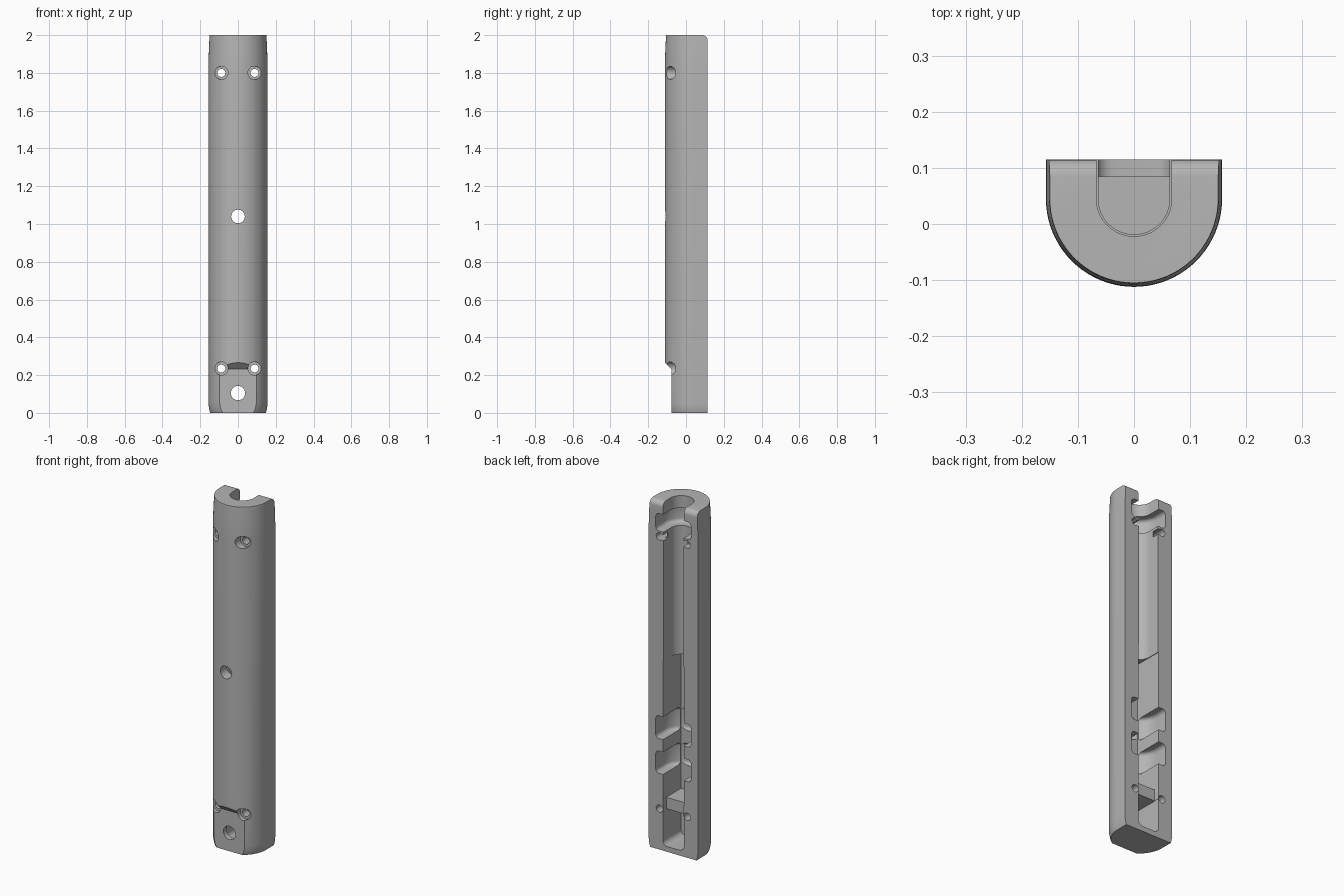
import bpy, bmesh, math

cube = bpy.data.objects.get("Cube")
if cube:
    bpy.data.objects.remove(cube, do_unlink=True)

CENTRE_Y, BACK, RADIUS = 0.045, 0.115, 0.157

grey = bpy.data.materials.new("plain_grey")
grey.use_nodes = True
grey.diffuse_color = (0.46, 0.46, 0.46, 1)
grey.node_tree.nodes["Principled BSDF"].inputs["Base Color"].default_value = grey.diffuse_color


def finish(name, bm):
    bmesh.ops.recalc_face_normals(bm, faces=bm.faces)
    mesh = bpy.data.meshes.new(name)
    bm.to_mesh(mesh)
    bm.free()
    mesh.materials.append(grey)
    obj = bpy.data.objects.new(name, mesh)
    bpy.context.collection.objects.link(obj)
    return obj


def d_profile(radius, back, steps=40):
    """Half circle toward the front, straight sides to the back."""
    pts = [(radius, back)]
    for i in range(steps + 1):
        a = -math.pi * i / steps
        pts.append((radius * math.cos(a), CENTRE_Y + radius * math.sin(a)))
    return pts + [(-radius, back)]


def loft(name, rings):
    """Skin a stack of (z, outline) sections and cap the ends."""
    bm = bmesh.new()
    loops = [[bm.verts.new((x, y, z)) for x, y in pts] for z, pts in rings]
    for low, high in zip(loops, loops[1:]):
        for i in range(len(low)):
            j = (i + 1) % len(low)
            bm.faces.new((low[i], low[j], high[j], high[i]))
    bm.faces.new(loops[0][::-1])
    bm.faces.new(loops[-1])
    return finish(name, bm)


def u_channel(name, radius, z0, z1, round_ends=0.0):
    """Round-bottomed channel, open at the back, with optional filleted ends."""
    rings = [(z0, d_profile(radius, 0.3)), (z1, d_profile(radius, 0.3))]
    if round_ends:
        n, low = 5, []
        for i in range(n + 1):
            a = math.pi / 2 * i / n
            low.append((round_ends * (1 - math.sin(a)), radius - round_ends * (1 - math.cos(a))))
        low.reverse()
        # start with the narrow end ring and swell to full width
        ends = [(h, r) for h, r in low]
        rings = [(z0 + h, d_profile(r, 0.3)) for h, r in ends]
        rings += [(z1 - h, d_profile(r, 0.3)) for h, r in reversed(ends)]
    return loft(name, rings)


def prism(name, pts, y0, y1):
    """Extrude an x-z outline along y."""
    bm = bmesh.new()
    face = bm.faces.new([bm.verts.new((x, y0, z)) for x, z in pts])
    new = bmesh.ops.extrude_face_region(bm, geom=[face])["geom"]
    verts = [v for v in new if isinstance(v, bmesh.types.BMVert)]
    bmesh.ops.translate(bm, verts=verts, vec=(0, y1 - y0, 0))
    return finish(name, bm)


def box(name, half, z0, z1, y0, y1=0.3):
    return prism(name, [(-half, z0), (half, z0), (half, z1), (-half, z1)], y0, y1)


def hole(name, x, z, radius, y0=-0.3, y1=0.3):
    turn = [2 * math.pi * i / 28 for i in range(28)]
    return prism(name, [(x + radius * math.cos(a), z + radius * math.sin(a)) for a in turn], y0, y1)


# Body: D-shaped bar, tapered ends, rounded back edge at the top
sections = [(0, 0.147, BACK), (0.012, 0.151, BACK), (0.03, 0.1545, BACK), (0.055, RADIUS, BACK),
            (1.82, RADIUS, BACK), (1.88, 0.156, BACK), (1.94, 0.1535, BACK)]
for i in range(7):
    a = math.pi / 2 * i / 6
    sections.append((1.97 + 0.03 * math.sin(a), 0.152 - 0.002 * i / 6, BACK - 0.03 * (1 - math.cos(a))))
body = loft("grip_half_shell", [(z, d_profile(r, back)) for z, r, back in sections])

cutters = []

# Flat seat low on the front, with a sloping upper shoulder
bm = bmesh.new()
outline = [(-0.3, -0.1), (-0.078, -0.1), (-0.078, 0.232), (-0.3, 0.454)]
face = bm.faces.new([bm.verts.new((-0.3, y, z)) for y, z in outline])
new = bmesh.ops.extrude_face_region(bm, geom=[face])["geom"]
bmesh.ops.translate(bm, verts=[v for v in new if isinstance(v, bmesh.types.BMVert)], vec=(0.6, 0, 0))
cutters.append(finish("seat_cutter", bm))

# Rounded upper channel and the mouth at the top
cutters.append(u_channel("mouth_cutter", 0.067, 1.9, 2.1))
cutters.append(u_channel("channel_cutter", 0.0635, 1.07, 1.92))

# Square lower channel, with a cross wall above the end chamber
cutters.append(box("lower_channel_cutter", 0.0665, 0.295, 1.09, -0.05))
corner = []
for side in (-1, 1):
    arc = []
    for i in range(7):
        a = math.pi / 2 * i / 6
        arc.append((side * (0.037 + 0.03 * math.sin(a)), 0.06 - 0.03 * math.cos(a)))
    corner += arc[::-1] if side < 0 else arc
cutters.append(prism("end_chamber_cutter", corner + [(0.067, 0.23), (-0.067, 0.23)], -0.0495, 0.3))
cutters.append(box("cross_wall_cutter", 0.066, 0.2, 0.32, 0.085))

# Wide collar pockets
for name, z0, z1 in (("top", 1.83, 1.93), ("middle", 0.637, 0.768), ("lower", 0.437, 0.565)):
    cutters.append(u_channel(name + "_pocket_cutter", 0.112, z0, z1, 0.02))

# Notch joining the upper screw holes to the channel
cutters.append(box("notch_cutter", 0.09, 1.782, 1.815, 0.075))

# Front holes and counterbored screw holes
cutters.append(hole("middle_hole_cutter", 0, 1.04, 0.036, y1=0.05))
cutters.append(hole("seat_hole_cutter", 0, 0.105, 0.038, y1=0.05))
for side in (-1, 1):
    for z in (0.235, 1.8):
        cutters.append(hole("screw_cutter", side * 0.088, z, 0.021))
        cutters.append(hole("counterbore_cutter", side * 0.088, z, 0.035, y1=-0.055))

# Cut everything out of the body
bpy.context.view_layer.objects.active = body
for cutter in cutters:
    cutter.hide_render = True
    mod = body.modifiers.new("cut", "BOOLEAN")
    mod.operation, mod.solver, mod.object = "DIFFERENCE", "EXACT", cutter
    bpy.ops.object.modifier_apply(modifier=mod.name)
    bpy.data.objects.remove(cutter, do_unlink=True)

bpy.ops.object.select_all(action="DESELECT")
body.select_set(True)
bpy.ops.object.shade_smooth_by_angle(angle=math.radians(30))
